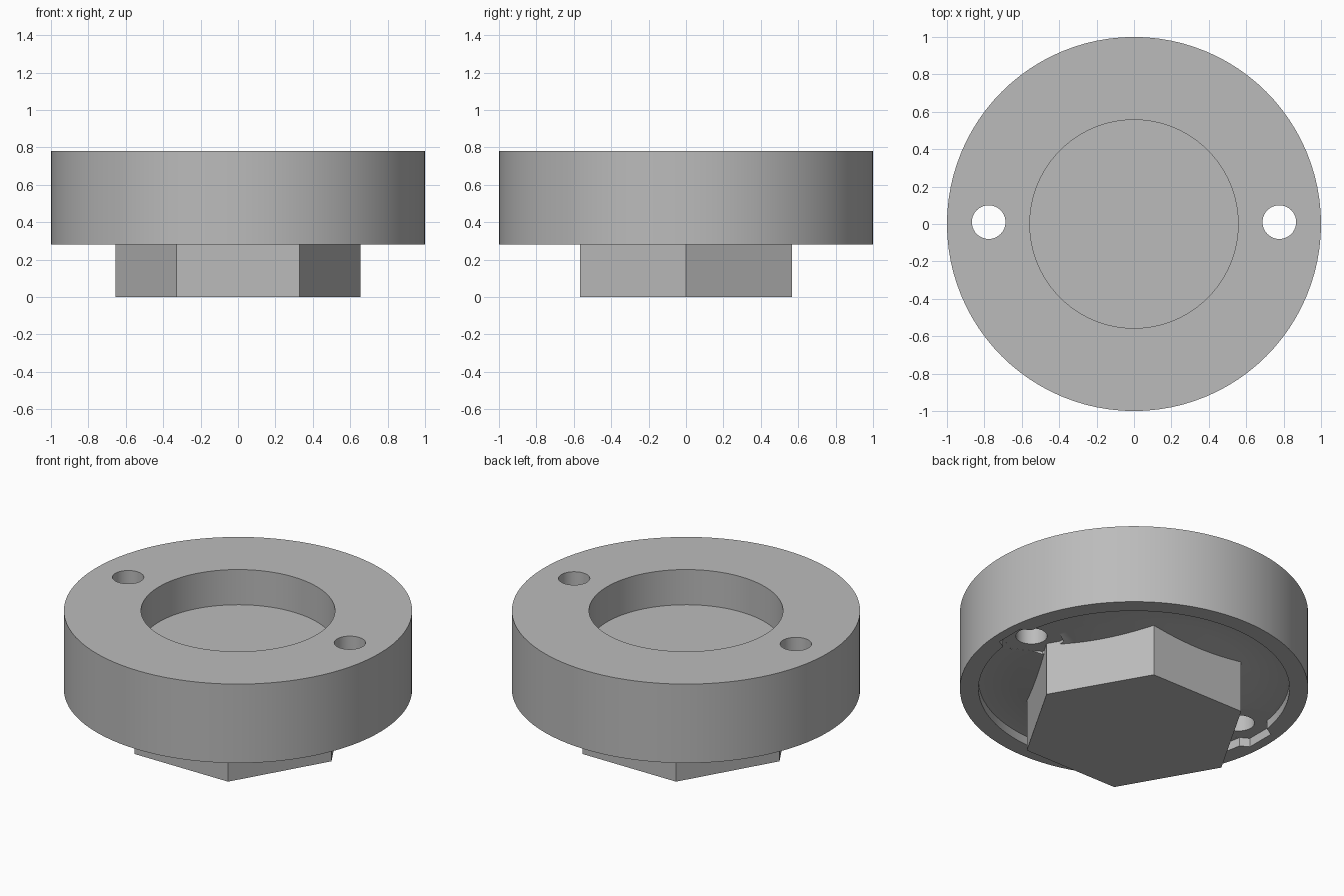
import bpy
import math

cube = bpy.data.objects.get("Cube")
if cube:
    bpy.data.objects.remove(cube, do_unlink=True)

# Single plain grey
grey = bpy.data.materials.new("plain grey")
grey.use_nodes = True
GREY = (0.5, 0.5, 0.5, 1)
grey.diffuse_color = GREY
grey.node_tree.nodes["Principled BSDF"].inputs["Base Color"].default_value = GREY


def make_object(name, verts, faces):
    mesh = bpy.data.meshes.new(name)
    mesh.from_pydata(verts, [], faces)
    mesh.materials.append(grey)
    obj = bpy.data.objects.new(name, mesh)
    bpy.context.collection.objects.link(obj)
    return obj


def revolve(name, profile, sides, x=0, y=0, turn=0):
    """Closed solid from rings listed bottom centre outwards to top centre."""
    verts, faces = [], []
    for r, z in profile:
        for i in range(sides):
            a = turn + math.tau * i / sides
            verts.append((x + r * math.cos(a), y + r * math.sin(a), z))
    for k in range(len(profile) - 1):
        for i in range(sides):
            j = (i + 1) % sides
            faces.append((k * sides + i, k * sides + j,
                          (k + 1) * sides + j, (k + 1) * sides + i))
    last = (len(profile) - 1) * sides
    faces.append(tuple(reversed(range(sides))))
    faces.append(tuple(range(last, last + sides)))
    return make_object(name, verts, faces)


def cut(body, cutter):
    cutter.hide_render = True
    mod = body.modifiers.new(cutter.name, 'BOOLEAN')
    mod.operation = 'DIFFERENCE'
    mod.solver = 'EXACT'
    mod.object = cutter
    bpy.context.view_layer.objects.active = body
    bpy.ops.object.modifier_apply(modifier=mod.name)
    bpy.data.objects.remove(cutter, do_unlink=True)


# Round body: underside recess with a shallow cone, outer wall, top recess
BOTTOM, TOP, UNDER, FLOOR = 0.28, 0.78, 0.335, 0.557
body = revolve("round_body", [
    (0.54, 0.292), (0.68, UNDER), (0.893, UNDER), (0.893, BOTTOM),
    (1.0, BOTTOM), (1.0, TOP), (0.557, TOP), (0.557, FLOOR)], 96)

# Through holes, each with a hexagonal nut pocket below
for side in (-1, 1):
    x, y = side * 0.777, 0.01
    cut(body, revolve("nut_pocket", [(0.187, 0.2), (0.187, UNDER + 0.0005)],
                      6, x, y, math.pi / 6))
    cut(body, revolve("bolt_hole", [(0.09, 0.1), (0.09, 1.0)], 40, x, y))

# Hexagonal boss underneath
boss = revolve("hex_boss", [(0.655, 0), (0.655, 0.4)], 6)

# Smooth round walls, crisp edges
bpy.ops.object.select_all(action='DESELECT')
body.select_set(True)
bpy.context.view_layer.objects.active = body
bpy.ops.object.shade_smooth_by_angle(angle=math.radians(30))
